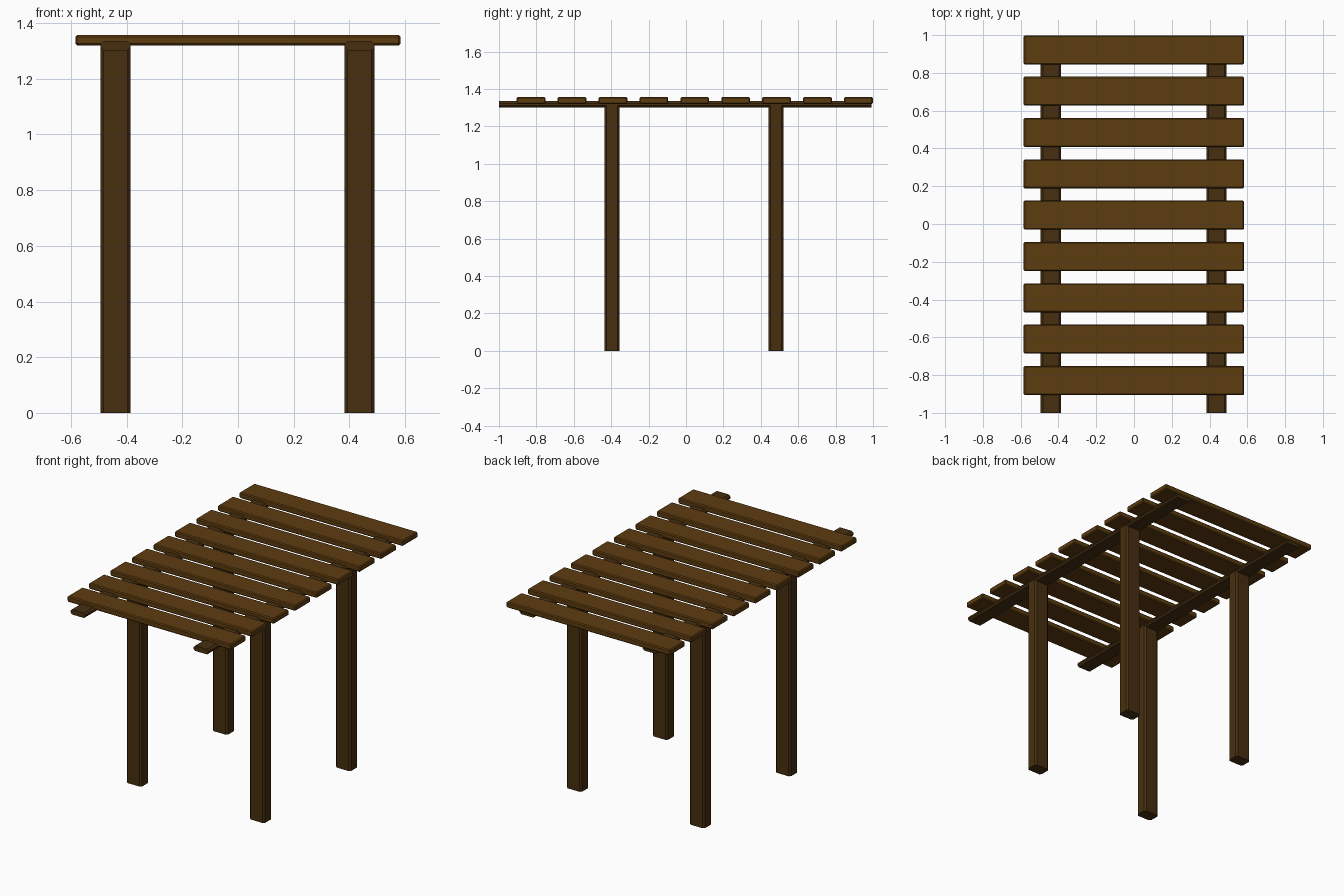
import bpy, bmesh
from mathutils import Vector

if "Cube" in bpy.data.objects:
    bpy.data.objects.remove(bpy.data.objects["Cube"])


def material(name, rgb):
    m = bpy.data.materials.new(name)
    m.diffuse_color = (*rgb, 1)
    m.use_nodes = True
    m.node_tree.nodes["Principled BSDF"].inputs["Base Color"].default_value = m.diffuse_color
    return m


plank_wood = material("plank_wood", (0.11, 0.045, 0.005))
frame_wood = material("frame_wood", (0.062, 0.028, 0.005))


def board(name, lo, hi, mat, chamfer, axis=None):
    """Box between two corners; chamfers edges along axis (or all edges)."""
    lo, hi = Vector(lo), Vector(hi)
    bm = bmesh.new()
    bmesh.ops.create_cube(bm, size=1)
    for v in bm.verts:
        v.co = Vector([c * s for c, s in zip(v.co, hi - lo)])
    edges = [e for e in bm.edges
             if axis is None or abs((e.verts[0].co - e.verts[1].co)[axis]) > 1e-4]
    bmesh.ops.bevel(bm, geom=edges, offset=chamfer, segments=1,
                    affect='EDGES', profile=0.5)
    me = bpy.data.meshes.new(name)
    bm.to_mesh(me)
    bm.free()
    me.materials.append(mat)
    ob = bpy.data.objects.new(name, me)
    ob.location = (lo + hi) / 2
    bpy.context.collection.objects.link(ob)
    return ob


# Posts and the long beams resting on them, one pair per side
for side, x in (("left", -0.44), ("right", 0.437)):
    x0, x1 = x - 0.054, x + 0.054
    for end, y in (("front", -0.395), ("back", 0.481)):
        board(f"{end}_{side}_post", (x0, y - 0.04, 0), (x1, y + 0.04, 1.312),
              frame_wood, 0.011, axis=2)
    board(f"{side}_beam", (x0, -1.0, 1.302), (x1, 0.992, 1.335),
          frame_wood, 0.011, axis=1)

# Roof planks laid across the beams
for i in range(9):
    y = 0.922 - 0.2188 * i
    board(f"roof_plank_{i + 1}", (-0.584, y - 0.077, 1.32), (0.583, y + 0.077, 1.357),
          plank_wood, 0.006)
